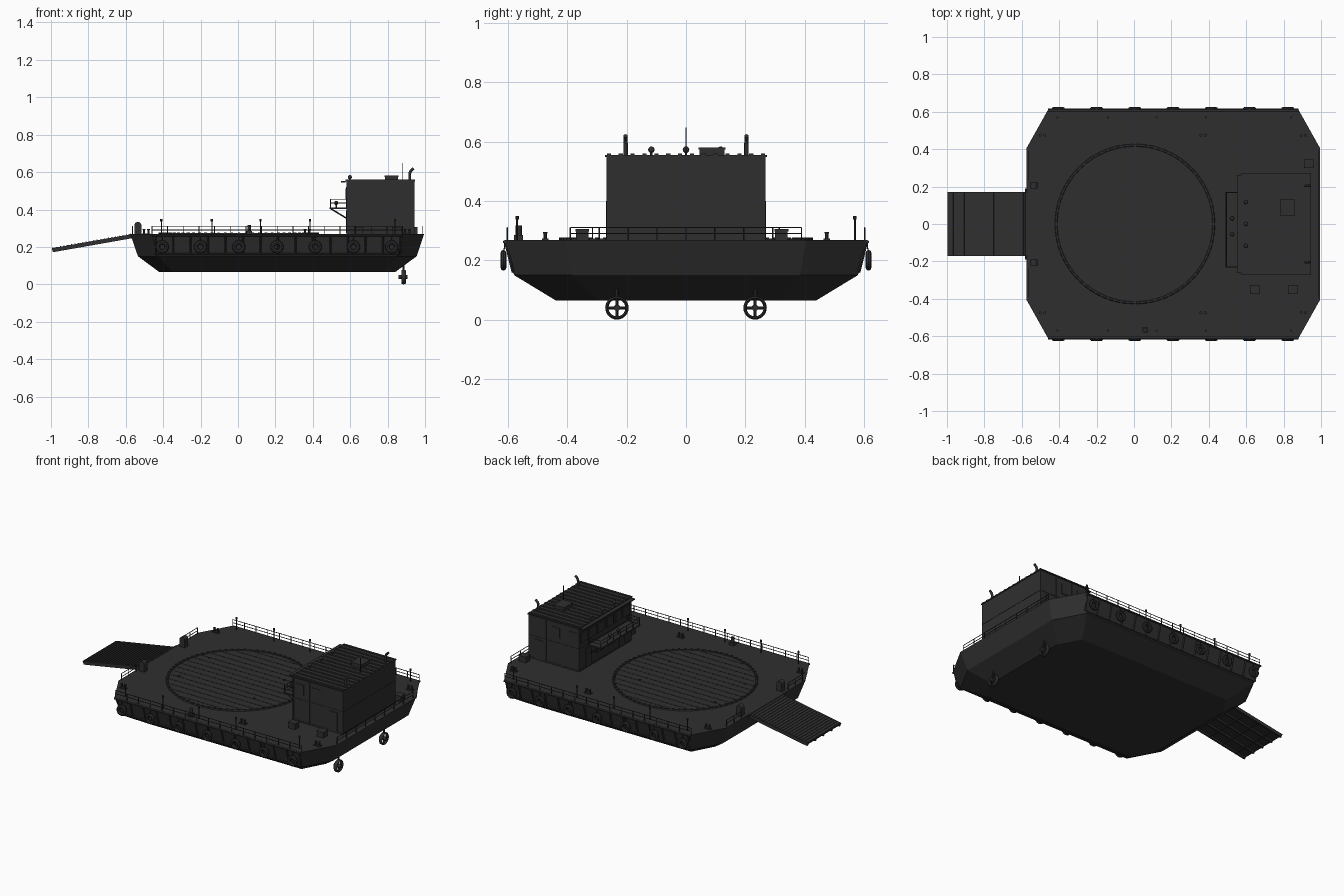
import bpy, bmesh, math
from mathutils import Matrix, Vector

if "Cube" in bpy.data.objects:
    bpy.data.objects.remove(bpy.data.objects["Cube"])

mat = bpy.data.materials.new("charcoal grey")
mat.diffuse_color = (0.028, 0.028, 0.028, 1)
mat.use_nodes = True
mat.node_tree.nodes["Principled BSDF"].inputs["Base Color"].default_value = mat.diffuse_color


class Part:
    """One named mesh object gathered from simple shapes."""
    def __init__(self, name, smooth=False):
        self.name, self.smooth, self.bm = name, smooth, bmesh.new()

    def __enter__(self):
        return self

    def __exit__(self, *a):
        me = bpy.data.meshes.new(self.name)
        bmesh.ops.recalc_face_normals(self.bm, faces=self.bm.faces)
        self.bm.to_mesh(me)
        self.bm.free()
        me.materials.append(mat)
        ob = bpy.data.objects.new(self.name, me)
        bpy.context.collection.objects.link(ob)
        if self.smooth:
            bpy.context.view_layer.objects.active = ob
            ob.select_set(True)
            bpy.ops.object.shade_smooth_by_angle(angle=math.radians(40))
            ob.select_set(False)

    def box(self, x0, x1, y0, y1, z0, z1, m=Matrix()):
        t = Matrix.Translation(((x0 + x1) / 2, (y0 + y1) / 2, (z0 + z1) / 2))
        bmesh.ops.create_cube(self.bm, size=1, matrix=m @ t @ Matrix.Diagonal((x1 - x0, y1 - y0, z1 - z0, 1)))

    def rod(self, p, q, r, n=6, r2=None):
        p, q = Vector(p), Vector(q)
        rot = (q - p).to_track_quat('Z', 'Y').to_matrix().to_4x4()
        bmesh.ops.create_cone(self.bm, cap_ends=True, segments=n, radius1=r, radius2=r if r2 is None else r2,
                              depth=(q - p).length, matrix=Matrix.Translation((p + q) / 2) @ rot)

    def ball(self, c, r):
        bmesh.ops.create_uvsphere(self.bm, u_segments=12, v_segments=8, radius=r, matrix=Matrix.Translation(c))

    def torus(self, c, axis, R, rw, rh, n=24, k=8):
        rot = Vector(axis).to_track_quat('Z', 'Y').to_matrix().to_4x4()
        m = Matrix.Translation(c) @ rot
        T = 2 * math.pi
        g = [[self.bm.verts.new(m @ Vector(((R + rw * math.cos(T * j / k)) * math.cos(T * i / n),
                                            (R + rw * math.cos(T * j / k)) * math.sin(T * i / n),
                                            rh * math.sin(T * j / k)))) for j in range(k)] for i in range(n)]
        for i in range(n):
            for j in range(k):
                a, b = (i + 1) % n, (j + 1) % k
                self.bm.faces.new((g[i][j], g[a][j], g[a][b], g[i][b]))

    def rail(self, p, q, count):
        p, q = Vector(p), Vector(q)
        for h in (0.022, 0.042):
            up = Vector((0, 0, h))
            self.rod(p + up, q + up, 0.0022, 5)
        for i in range(count + 1):
            a = p.lerp(q, i / count)
            self.rod(a, a + Vector((0, 0, 0.043)), 0.0025, 5)


D = 0.268  # deck height
# hull: three stacked octagons
with Part("hull") as p:
    rows = []
    for z, x0, x1, y, sx0, sx1, ye in ((0.065, -.42, .84, .44, -.345, .765, .30),
                                       (0.15, -.535, .955, .58, -.43, .85, .385),
                                       (D, -.575, .995, .61, -.46, .88, .405)):
        pts = ((x0, -ye), (sx0, -y), (sx1, -y), (x1, -ye), (x1, ye), (sx1, y), (sx0, y), (x0, ye))
        rows.append([p.bm.verts.new((a, b, z)) for a, b in pts])
    for lo, hi in zip(rows, rows[1:]):
        for i in range(8):
            j = (i + 1) % 8
            p.bm.faces.new((lo[i], lo[j], hi[j], hi[i]))
    p.bm.faces.new(rows[0])
    p.bm.faces.new(rows[-1])

# side ribs and rubbing strakes
with Part("hull_ribs") as p:
    for s in (-1, 1):
        for i in range(15):
            x = -.44 + i * 0.0935
            p.rod((x, s * .609, .262), (x, s * .584, .162), .005, 4)
        p.rod((-.46, s * .612, .262), (.88, s * .612, .262), .006)
        p.rod((-.44, s * .584, .162), (.86, s * .584, .162), .005)

# tyre fenders
with Part("tyre_fenders", True) as p:
    for s in (-1, 1):
        for i in range(7):
            x = -.405 + i * .2045
            p.torus((x, s * .616, .2), (0, 1, 0), .024, .011, .01)
            p.rod((x, s * .614, .225), (x, s * .611, .268), .002, 5)

# round deck platform with ring and tie-down lugs
with Part("deck_circle") as p:
    p.rod((.005, 0, D - .003), (.005, 0, D + .002), .415, 64)
    p.torus((.005, 0, D), (0, 0, 1), .421, .008, .007, 64, 6)
    for i in range(72):
        a = i * math.pi / 36
        c = Matrix.Translation((.005, 0, 0)) @ Matrix.Rotation(a, 4, 'Z')
        p.box(.415, .429, -.005, .005, D, D + .009, c)
    for i in range(-7, 8):
        y = i * .054
        h = math.sqrt(.41 ** 2 - y * y)
        p.box(.005 - h, .005 + h, y - .002, y + .002, D, D + .0035)
    for x in (-.315, .225):
        for y in (-.155, .155):
            p.box(x - .006, x + .006, y - .006, y + .006, D, D + .006)

# safety rails
with Part("deck_rails") as p:
    for s in (-1, 1):
        p.rail((-.46, s * .603, D), (.88, s * .603, D), 16)
        p.rail((-.565, s * .24, D), (-.565, s * .39, D), 2)
    p.rail((.985, -.39, D), (.985, .39, D), 8)

# bow ramp, sloping down
ang = math.atan2(.074, .42)
R = Matrix.Translation((-.57, 0, .266)) @ Matrix.Rotation(-ang, 4, 'Y')
with Part("bow_ramp") as p:
    p.box(-.432, 0, -.172, .172, -.008, .002, R)
    for y in (-.166, -.083, 0, .083, .166):
        p.box(-.43, 0, y - .006, y + .006, -.02, -.008, R)
    for i in range(22):
        x = -.428 + i * .02
        p.box(x, x + .006, -.165, .165, .001, .005, R)
    for x in (-.36, -.255, -.155, -.055):
        p.box(x - .004, x + .004, -.172, .172, -.016, -.006, R)
    p.rod((-.575, -.19, .262), (-.575, .19, .262), .008, 10)

# ramp winches, mooring bollards, lamp posts
with Part("deck_fittings", True) as p:
    for s in (-1, 1):
        y = s * .208
        p.box(-.553, -.517, y - .017, y + .017, D, D + .045)
        p.rod((-.535, y - .017, D + .047), (-.535, y + .017, D + .047), .019, 14)
        for x in (-.49, .37, .905):
            p.box(x - .022, x + .022, s * .475 - .011, s * .475 + .011, D, D + .005)
            for d in (-.012, .012):
                p.rod((x + d, s * .475, D), (x + d, s * .475, D + .026), .006, 8)
                p.rod((x + d, s * .475, D + .022), (x + d, s * .475, D + .027), .008, 8)
        for x in (-.41, -.14, .12, .385, .84):
            p.rod((x, s * .57, D), (x, s * .57, .343), .003)
            p.rod((x, s * .57, .337), (x, s * .57, .35), .006, 8)
    p.box(.045, .075, -.58, -.55, D, D + .018)
    p.rod((.06, -.565, D), (.06, -.565, .318), .011, 10)

# deck lockers
with Part("deck_lockers") as p:
    for x, y in ((.935, .322), (.645, -.35), (.85, -.35)):
        p.box(x - .024, x + .024, y - .021, y + .021, D, .302)
        p.box(x - .026, x + .026, y - .023, y + .023, .298, .306)

# two-storey cabin with trim, doors and window frames
with Part("cabin") as p:
    p.box(.582, .942, -.266, .266, D - .002, .55)
    for z in (.272, .412):
        p.box(.579, .944, -.268, .268, z, z + .006)
    for s in (-1, 1):
        for x in (.584, .7, .82, .94):
            p.box(x - .003, x + .003, s * .267 - .002, s * .267 + .002, D, .55)
        p.box(.84, .9, s * .267 - .003, s * .267 + .003, .275, .40)
        for x in (.62, .74):
            p.box(x - .02, x + .04, s * .267 - .002, s * .267 + .002, .45, .515)

with Part("cabin_windows") as p:
    for i in range(6):
        y = -.215 + i * .086
        p.box(.577, .583, y - .035, y + .035, .45, .52)
        p.box(.5755, .582, y - .028, y + .028, .457, .513)
    for y in (-.17, .17):
        p.box(.577, .583, y - .03, y + .03, .275, .395)
    for y in (-.06, .06):
        p.box(.577, .583, y - .035, y + .035, .325, .385)

# corrugated roof
with Part("cabin_roof") as p:
    p.box(.575, .946, -.274, .274, .549, .556)
    p.box(.55, .576, -.262, .262, .545, .552)
    for i in range(14):
        y = -.26 + i * .04
        p.box(.575, .945, y - .007, y + .007, .555, .56)

# front balcony with braces and rails
with Part("balcony") as p:
    p.box(.49, .583, -.232, .172, .404, .412)
    for y in (-.22, -.03, .16):
        p.rod((.497, y, .404), (.582, y, .352), .004)
    p.rail((.494, -.229, .412), (.494, .169, .412), 6)
    for y in (-.229, .169):
        p.rail((.494, y, .412), (.58, y, .412), 1)
    for y in (-.055, .03):
        p.rod((.525, y, .41), (.525, y, .43), .004)
        p.ball((.525, y, .435), .011)

# roof equipment: exhausts, lamps, vent box, aerial
with Part("roof_equipment", True) as p:
    for s in (-1, 1):
        y = s * .204
        p.rod((.918, y, .55), (.918, y, .595), .0075, 10)
        p.rod((.918, y, .592), (.924, y, .608), .0075, 10)
        p.rod((.923, y, .606), (.938, y, .62), .0075, 10)
    for y in (-.117, 0, .117):
        p.rod((.598, y, .55), (.598, y, .568), .004)
        p.ball((.598, y, .573), .011)
    p.box(.785, .855, .045, .13, .555, .576)
    p.box(.782, .858, .042, .133, .574, .581)
    p.rod((.88, 0, .55), (.88, 0, .648), .002)

# ducted propellers under the stern
with Part("propellers", True) as p:
    for y in (-.233, .233):
        c = Vector((.885, y, .0395))
        p.torus(c, (1, 0, 0), .034, .0055, .012, 28, 8)
        p.rod(c - Vector((.028, 0, 0)), c + Vector((.02, 0, 0)), .011, 12)
        for i in range(4):
            a = i * math.pi / 2
            p.rod(c, c + Vector((0, math.cos(a), math.sin(a))) * .033, .005, 6)
        p.rod(c + Vector((0, 0, .03)), c + Vector((0, 0, .075)), .006, 8)
